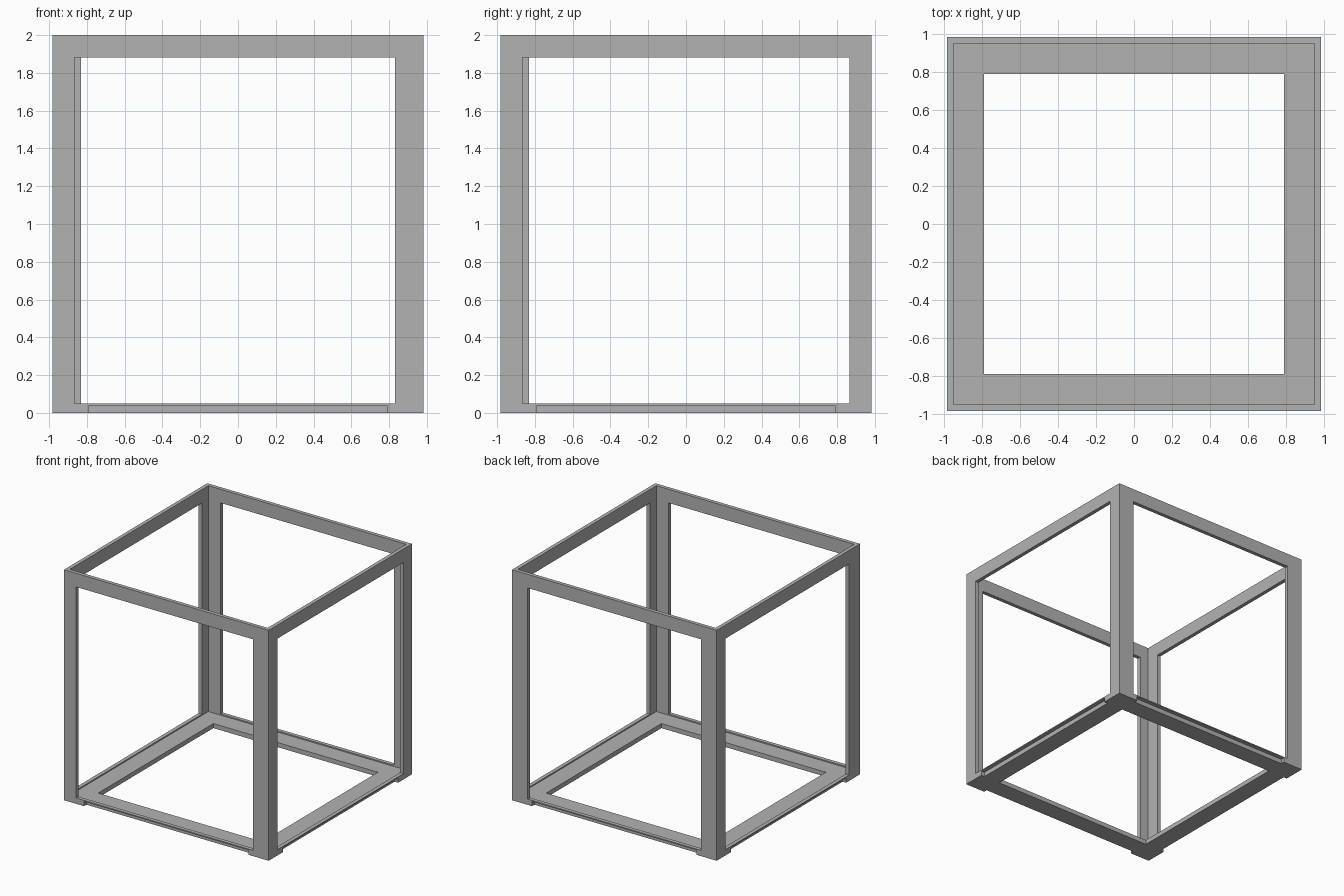
import bpy
import bmesh
from mathutils import Matrix

if "Cube" in bpy.data.objects:
    bpy.data.objects.remove(bpy.data.objects["Cube"])

HALF = 0.983      # outer half width
T = 0.033         # sheet thickness
INNER = HALF - T
TOP = 2.0
BORDER = 0.118    # width of posts and top rail
SILL = 0.05       # bottom of the window opening
NOTCH_X, NOTCH_Z = 0.79, 0.04

grey = bpy.data.materials.new("plain_grey")
grey.diffuse_color = (0.45, 0.45, 0.45, 1)
grey.use_nodes = True
grey.node_tree.nodes["Principled BSDF"].inputs["Base Color"].default_value = grey.diffuse_color


def sheet(name, xs, zs, solid, matrix):
    """Cut-out sheet: grid cells kept by a rule, then extruded by T along +y."""
    bm = bmesh.new()
    grid = [[bm.verts.new((x, 0, z)) for z in zs] for x in xs]
    for i in range(len(xs) - 1):
        for j in range(len(zs) - 1):
            cx, cz = (xs[i] + xs[i + 1]) / 2, (zs[j] + zs[j + 1]) / 2
            if solid(cx, cz):
                bm.faces.new((grid[i][j], grid[i + 1][j],
                              grid[i + 1][j + 1], grid[i][j + 1]))
    bmesh.ops.delete(bm, geom=[v for v in bm.verts if not v.link_faces], context='VERTS')
    front = bm.faces[:]
    ext = bmesh.ops.extrude_face_region(bm, geom=front, use_keep_orig=True)
    bmesh.ops.translate(bm, vec=(0, T, 0),
                        verts=[g for g in ext["geom"] if isinstance(g, bmesh.types.BMVert)])
    bmesh.ops.recalc_face_normals(bm, faces=bm.faces)
    bmesh.ops.dissolve_limit(bm, angle_limit=0.01, verts=bm.verts, edges=bm.edges)
    bm.transform(matrix)
    mesh = bpy.data.meshes.new(name)
    bm.to_mesh(mesh)
    bm.free()
    mesh.materials.append(grey)
    obj = bpy.data.objects.new(name, mesh)
    bpy.context.collection.objects.link(obj)
    return obj


def wall(name, left, right, quarter_turns):
    """Wall with a window opening and a notch between its two feet."""
    a, b = left + BORDER, right - BORDER
    xs = [left, a, -NOTCH_X, NOTCH_X, b, right]
    zs = [0, NOTCH_Z, SILL, TOP - BORDER, TOP]

    def solid(x, z):
        window = a < x < b and SILL < z < TOP - BORDER
        notch = abs(x) < NOTCH_X and z < NOTCH_Z
        return not (window or notch)

    turn = Matrix.Rotation(quarter_turns * 1.5707963268, 4, 'Z')
    return sheet(name, xs, zs, solid, turn @ Matrix.Translation((0, -HALF, 0)))


# Four walls, lapped at the corners
wall("front_wall", -HALF, INNER, 0)
wall("right_wall", -HALF, HALF, 1)
wall("back_wall", -INNER, INNER, 2)
wall("left_wall", -HALF, INNER, 3)

# Floor frame with a square opening
steps = [-INNER, -NOTCH_X, NOTCH_X, INNER]
flat = Matrix.Rotation(1.5707963268, 4, 'X') @ Matrix.Diagonal((1, NOTCH_Z / T, 1, 1))
sheet("floor_frame", steps, steps,
      lambda x, z: abs(x) > NOTCH_X or abs(z) > NOTCH_X, flat)
